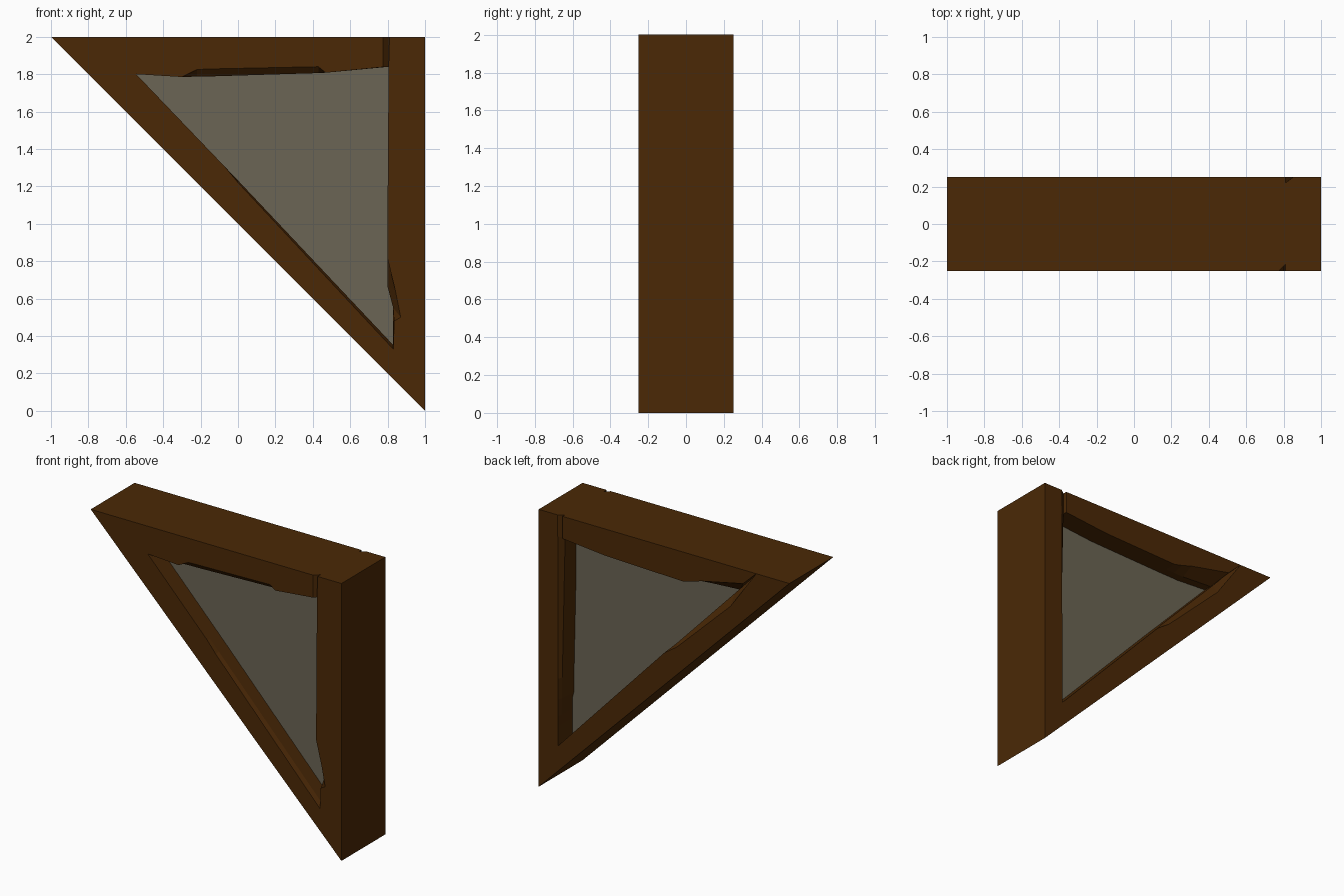
import bpy, bmesh

if "Cube" in bpy.data.objects:
    bpy.data.objects.remove(bpy.data.objects["Cube"])


def material(name, color):
    m = bpy.data.materials.new(name)
    m.diffuse_color = (*color, 1)
    m.use_nodes = True
    m.node_tree.nodes["Principled BSDF"].inputs["Base Color"].default_value = m.diffuse_color
    return m


WOOD = material("dark_wood", (0.070, 0.0215, 0.0018))
PANE = material("grey_pane", (0.148, 0.131, 0.089))


def loft(name, mat, rings):
    """Join matching (y, [(x, z), ...]) outlines front to back into a solid."""
    bm = bmesh.new()
    loops = [[bm.verts.new((x, y, z)) for x, z in pts] for y, pts in rings]
    n = len(loops[0])
    for a, b in zip(loops, loops[1:]):
        for i in range(n):
            j = (i + 1) % n
            bm.faces.new((a[i], a[j], b[j], b[i]))
    bm.faces.new(loops[0])
    bm.faces.new(loops[-1])
    bmesh.ops.recalc_face_normals(bm, faces=bm.faces)
    mesh = bpy.data.meshes.new(name)
    bm.to_mesh(mesh)
    bm.free()
    mesh.materials.append(mat)
    bpy.context.collection.objects.link(bpy.data.objects.new(name, mesh))


def chipped(base, changes):
    """Copy an outline with some corners worn back."""
    return [changes.get(i, p) for i, p in enumerate(base)]


F, B = -0.25, 0.25

# Sloping beam: long inner edge worn low on the front, high on the back
slope = [(-1, 2), (-0.735, 2), (-0.53, 1.785), (-0.07, 1.305),
         (0.0, 1.232), (0.83, 0.352), (1, 0.175), (1, 0)]
loft("sloping_beam", WOOD, [
    (F, chipped(slope, {4: (0.0, 1.22), 5: (0.83, 0.33), 6: (1, 0.15)})),
    (F + 0.03, slope),
    (B - 0.05, slope),
    (B, chipped(slope, {2: (-0.53, 1.71), 3: (-0.10, 1.30)})),
])

# Top beam: chipped lower edge and a bevelled end beside the post
top = [(-0.735, 2), (0.81, 2), (0.81, 1.84), (0.47, 1.808), (0.43, 1.806),
       (-0.15, 1.788), (-0.22, 1.787), (-0.30, 1.785), (-0.545, 1.80)]
loft("top_beam", WOOD, [
    (F, chipped(top, {1: (0.775, 2), 2: (0.775, 1.838),
                      4: (0.43, 1.84), 5: (-0.15, 1.828), 6: (-0.22, 1.825)})),
    (F + 0.035, top),
    (B - 0.09, top),
    (B, chipped(top, {6: (-0.22, 1.805), 7: (-0.30, 1.83),
                      8: (-0.63, 1.90)})),
])

# Upright post: gouge low on the front, tapering bevel on the back inner edge
post = [(0.81, 2), (1, 2), (1, 0.175), (0.83, 0.352), (0.83, 0.48),
        (0.83, 0.55), (0.798, 0.67), (0.798, 0.82), (0.805, 1.84)]
loft("upright_post", WOOD, [
    (F, chipped(post, {2: (1, 0.15), 3: (0.83, 0.33), 4: (0.835, 0.48),
                       5: (0.87, 0.50), 6: (0.842, 0.64)})),
    (F + 0.06, post),
    (B - 0.03, chipped(post, {3: (0.84, 0.341), 4: (0.84, 0.48),
                              5: (0.838, 0.55), 6: (0.836, 0.67),
                              7: (0.833, 0.82), 8: (0.81, 1.84)})),
    (B, chipped(post, {0: (0.85, 2), 3: (0.845, 0.336), 4: (0.845, 0.48),
                       5: (0.845, 0.55), 6: (0.845, 0.67),
                       7: (0.845, 0.82), 8: (0.848, 1.84)})),
])

# Thick pane set in the frame, its rim buried in the beams
pane = [(-0.65, 1.86), (0.86, 1.86), (0.86, 0.26)]
loft("pane", PANE, [(-0.12, pane), (0.10, pane)])
